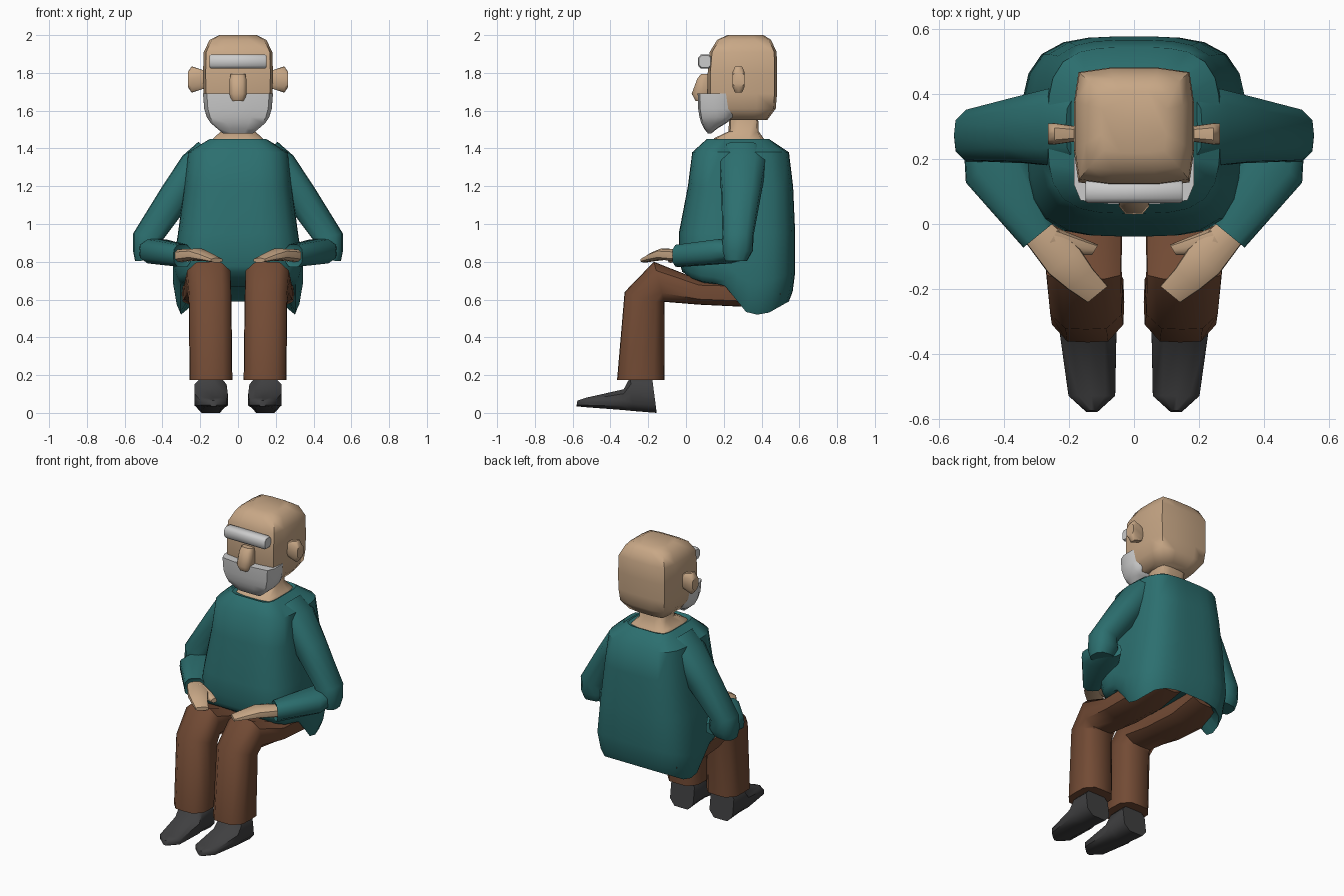
import bpy, bmesh, math
from mathutils import Vector as V

if "Cube" in bpy.data.objects:
    bpy.data.objects.remove(bpy.data.objects["Cube"])


def material(name, rgb):
    m = bpy.data.materials.new(name)
    m.diffuse_color = (*rgb, 1)
    m.use_nodes = True
    m.node_tree.nodes["Principled BSDF"].inputs["Base Color"].default_value = m.diffuse_color
    return m


SKIN = material("skin", (0.58, 0.39, 0.24))
TEAL = material("teal knit", (0.025, 0.16, 0.16))
BROWN = material("brown cloth", (0.17, 0.07, 0.035))
BLACK = material("dark leather", (0.05, 0.05, 0.052))
GREY = material("grey hair", (0.55, 0.55, 0.56))


def ring(c, u, v, p=3.0, n=12):
    """Superellipse cross-section around c with half-axes u and v."""
    c, u, v = V(c), V(u), V(v)
    pts = []
    for k in range(n):
        a = 2 * math.pi * k / n
        ca, sa = math.cos(a), math.sin(a)
        r = (abs(ca) ** p + abs(sa) ** p) ** (-1 / p)
        pts.append(c + u * ca * r + v * sa * r)
    return pts


def flat(z, hx, y0, y1, p=6, n=16):
    return ring((0, (y0 + y1) / 2, z), (hx, 0, 0), (0, (y1 - y0) / 2, 0), p, n)


def slanted(cx, hx, low, high, p=4, n=12):
    """Section spanning two (y, z) points in the side view."""
    lo, hi = V((cx, *low)), V((cx, *high))
    return ring((lo + hi) / 2, (hx, 0, 0), (hi - lo) / 2, p, n)


def loft(name, rings, mat, mirror=False, angle=50):
    bm = bmesh.new()
    vs = [[bm.verts.new(p) for p in r] for r in rings]
    n = len(vs[0])
    for a, b in zip(vs, vs[1:]):
        for k in range(n):
            bm.faces.new((a[k], a[(k + 1) % n], b[(k + 1) % n], b[k]))
    bm.faces.new(vs[0])
    bm.faces.new(vs[-1])
    bmesh.ops.recalc_face_normals(bm, faces=bm.faces[:])
    me = bpy.data.meshes.new(name)
    bm.to_mesh(me)
    bm.free()
    me.materials.append(mat)
    ob = bpy.data.objects.new(name, me)
    bpy.context.collection.objects.link(ob)
    bpy.ops.object.select_all(action='DESELECT')
    ob.select_set(True)
    bpy.context.view_layer.objects.active = ob
    bpy.ops.object.shade_smooth_by_angle(angle=math.radians(angle))
    if mirror:
        ob.modifiers.new("mirror", 'MIRROR').use_mirror_merge = False
    return ob


# Head, neck and face
loft("head", [flat(*r, 9) for r in [
    (2.0, .10, .22, .41), (1.975, .15, .165, .45), (1.91, .182, .125, .48),
    (1.8, .185, .115, .482), (1.69, .183, .115, .482), (1.61, .172, .13, .475),
    (1.55, .13, .17, .43)]], SKIN, angle=60)
loft("neck", [flat(*r) for r in [
    (1.42, .15, .13, .43), (1.455, .13, .15, .41), (1.49, .09, .225, .385),
    (1.6, .09, .23, .38)]], SKIN)
loft("beard", [flat(*r) for r in [
    (1.69, .185, .062, .262), (1.61, .179, .064, .262), (1.565, .165, .072, .255),
    (1.535, .145, .08, .215), (1.505, .11, .095, .165), (1.48, .08, .115, .135)]], GREY)
loft("eyebrows", [ring((x, .1, 1.86), (0, .036 * s, 0), (0, 0, .038 * s), 5, 12)
                  for x, s in [(-.15, .85), (-.142, 1), (.142, 1), (.15, .85)]], GREY)
loft("nose", [flat(z, h, y, .14, 6, 12) for z, h, y in [
    (1.795, .038, .08), (1.77, .044, .06), (1.69, .046, .03), (1.652, .034, .05)]], SKIN)
loft("ear", [ring((x, .278, 1.765), (0, hy, 0), (0, 0, hz), 4, 12) for x, hy, hz in [
    (.17, .022, .045), (.245, .033, .07), (.265, .032, .04)]], SKIN, True)

# Jumper body: the lower rings follow a hem that rises over the lap
HEM = [(-.1, .78), (-.04, .76), (.05, .70), (.2, .68), (.33, .52), (.42, .52), (.58, .61)]


def hem_height(y):
    for (y0, z0), (y1, z1) in zip(HEM, HEM[1:]):
        if y <= y1:
            return z0 + (z1 - z0) * (y - y0) / (y1 - y0)
    return HEM[-1][1]


def hem_ring(hx, y0, y1, t):
    pts = flat(0, hx, y0, y1, 3.6, 32)
    for p in pts:
        p.z = hem_height(p.y) + (.95 - hem_height(p.y)) * t
    return pts


def trunk(z, hx, y0, y1, p=3.6):
    return flat(z, hx, y0, y1, p, 32)


loft("jumper_body", [
    trunk(.67, .22, .1, .46), hem_ring(.305, -.02, .545, 0), hem_ring(.325, -.028, .565, .12),
    hem_ring(.345, -.038, .578, .4), trunk(.95, .318, -.038, .578),
    trunk(1.2, .285, .01, .567), trunk(1.38, .265, .033, .545),
    trunk(1.45, .15, .11, .44, 6), trunk(1.44, .13, .13, .42, 6)], TEAL)

# Sleeves: upper arm out to the elbow, forearm back in to the lap
loft("upper_sleeve", [
    ring((.15, .295, 1.385), (.06, 0, .05), (0, .11, 0)),
    ring((.222, .30, 1.315), (.072, 0, .046), (0, .125, 0)),
    ring((.33, .292, 1.15), (.073, 0, .046), (0, .105, 0)),
    ring((.475, .275, .935), (.08, 0, .015), (0, .082, 0)),
    ring((.47, .27, .86), (.085, 0, -.005), (0, .085, 0)),
    ring((.475, .265, .808), (.07, 0, -.005), (0, .06, 0))], TEAL, True)

ACROSS = V((.77, -.63, 0))


def level(c, w, h, p=3.5):
    return ring(c, ACROSS * w, (0, 0, h), p)


loft("lower_sleeve", [level(*r) for r in [
    ((.455, .285, .86), .09, .05), ((.43, .2, .855), .115, .066),
    ((.295, -.035, .832), .06, .06), ((.3, -.028, .832), .045, .045)]], TEAL, True)

# Hands resting on the thighs
loft("hand", [level(*r) for r in [
    ((.31, -.01, .832), .048, .034), ((.215, -.115, .84), .062, .03),
    ((.165, -.17, .826), .05, .022), ((.112, -.217, .808), .04, .011)]], SKIN, True)
loft("thumb", [ring(c, (.012 * s, -.02 * s, 0), (0, 0, .018 * s), 2.5, 8) for c, s in [
    ((.255, -.05, .838), 1.8), ((.175, -.07, .828), 1.3), ((.12, -.08, .808), .8)]], SKIN, True)

# Trouser legs: hip, thigh, knee, shin, cuff
loft("trouser_leg", [slanted(*r) for r in [
    (.165, .12, (.5, .60), (.5, .72)), (.17, .128, (.3, .562), (.3, .70)),
    (.163, .126, (.07, .573), (.07, .705)), (.155, .117, (-.115, .588), (-.17, .80)),
    (.148, .113, (-.115, .57), (-.325, .64)), (.143, .113, (-.115, .175), (-.365, .175)),
]], BROWN, True)

# Shoes: heel, ankle, instep, toe
loft("shoe", [slanted(*r, 7) for r in [
    (.145, .085, (-.155, 0), (-.18, .19)), (.145, .085, (-.28, .01), (-.295, .19)),
    (.142, .088, (-.33, .015), (-.33, .125)), (.13, .072, (-.53, .03), (-.53, .08)),
    (.13, .018, (-.58, .035), (-.575, .065))]], BLACK, True)
